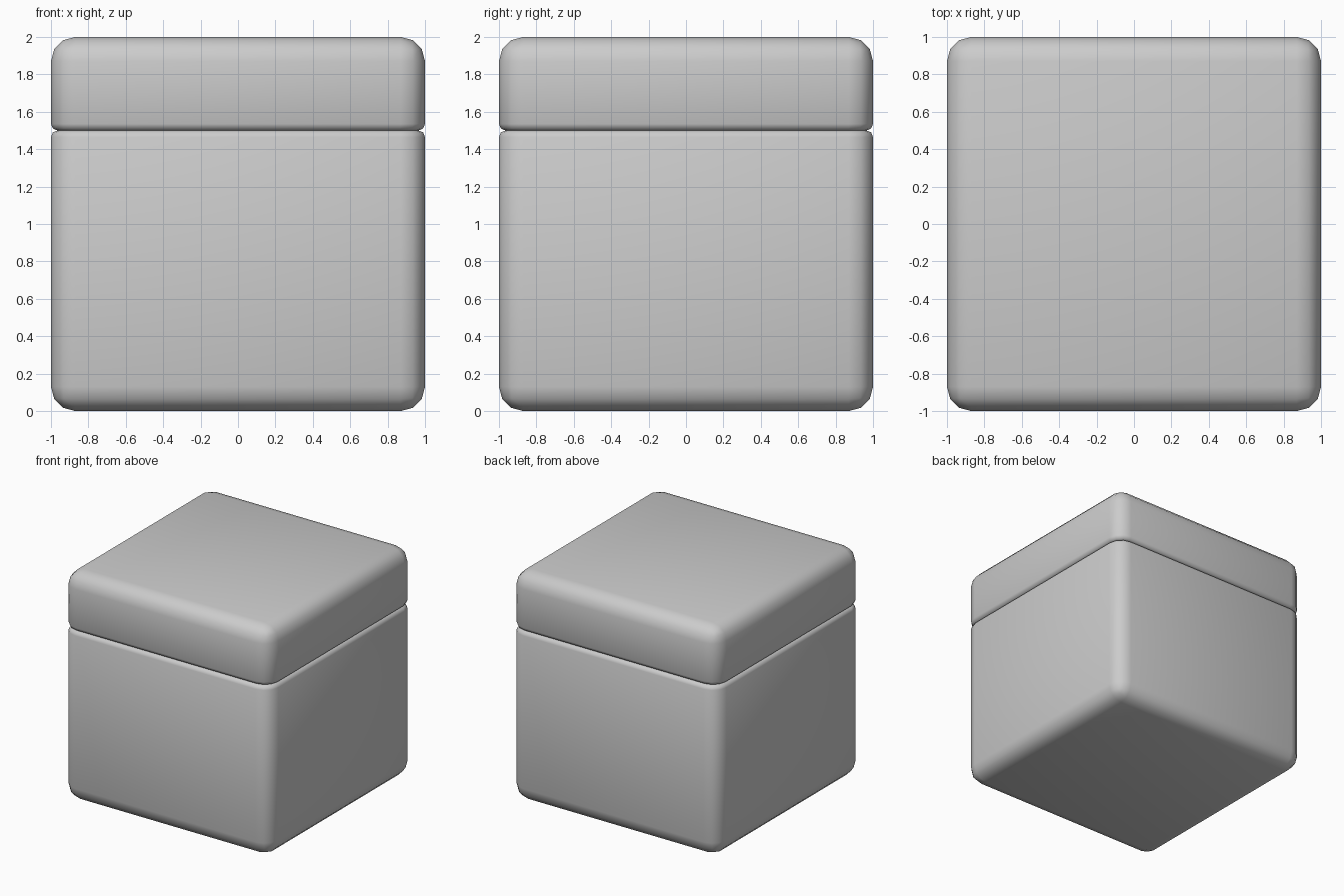
import bpy, bmesh
from mathutils import Matrix

if "Cube" in bpy.data.objects:
    bpy.data.objects.remove(bpy.data.objects["Cube"])

SEAM = 1.5      # height where lid meets box
ROUND = 0.13    # outer edge rounding
RIM = 0.035     # small rounding along the seam


def box_half(name, keep_top):
    bm = bmesh.new()
    # Rounded 2 x 2 x 2 cube standing on the ground
    bmesh.ops.create_cube(bm, size=2, matrix=Matrix.Translation((0, 0, 1)))
    bmesh.ops.bevel(bm, geom=bm.edges[:], offset=ROUND, segments=3,
                    profile=0.5, affect='EDGES')
    # Cut at the seam and close the opening
    bmesh.ops.bisect_plane(bm, geom=bm.verts[:] + bm.edges[:] + bm.faces[:],
                           plane_co=(0, 0, SEAM), plane_no=(0, 0, 1),
                           clear_inner=keep_top, clear_outer=not keep_top)
    rim = [e for e in bm.edges if e.is_boundary]
    bmesh.ops.contextual_create(bm, geom=rim)
    # Soften the seam edge
    rim = [e for e in bm.edges
           if all(abs(v.co.z - SEAM) < 1e-4 for v in e.verts)]
    bmesh.ops.bevel(bm, geom=rim, offset=RIM, segments=2,
                    profile=0.5, affect='EDGES')
    bmesh.ops.recalc_face_normals(bm, faces=bm.faces[:])
    for f in bm.faces:
        f.smooth = True
    mesh = bpy.data.meshes.new(name)
    bm.to_mesh(mesh)
    bm.free()
    obj = bpy.data.objects.new(name, mesh)
    bpy.context.collection.objects.link(obj)


box_half("box_body", False)
box_half("box_lid", True)
